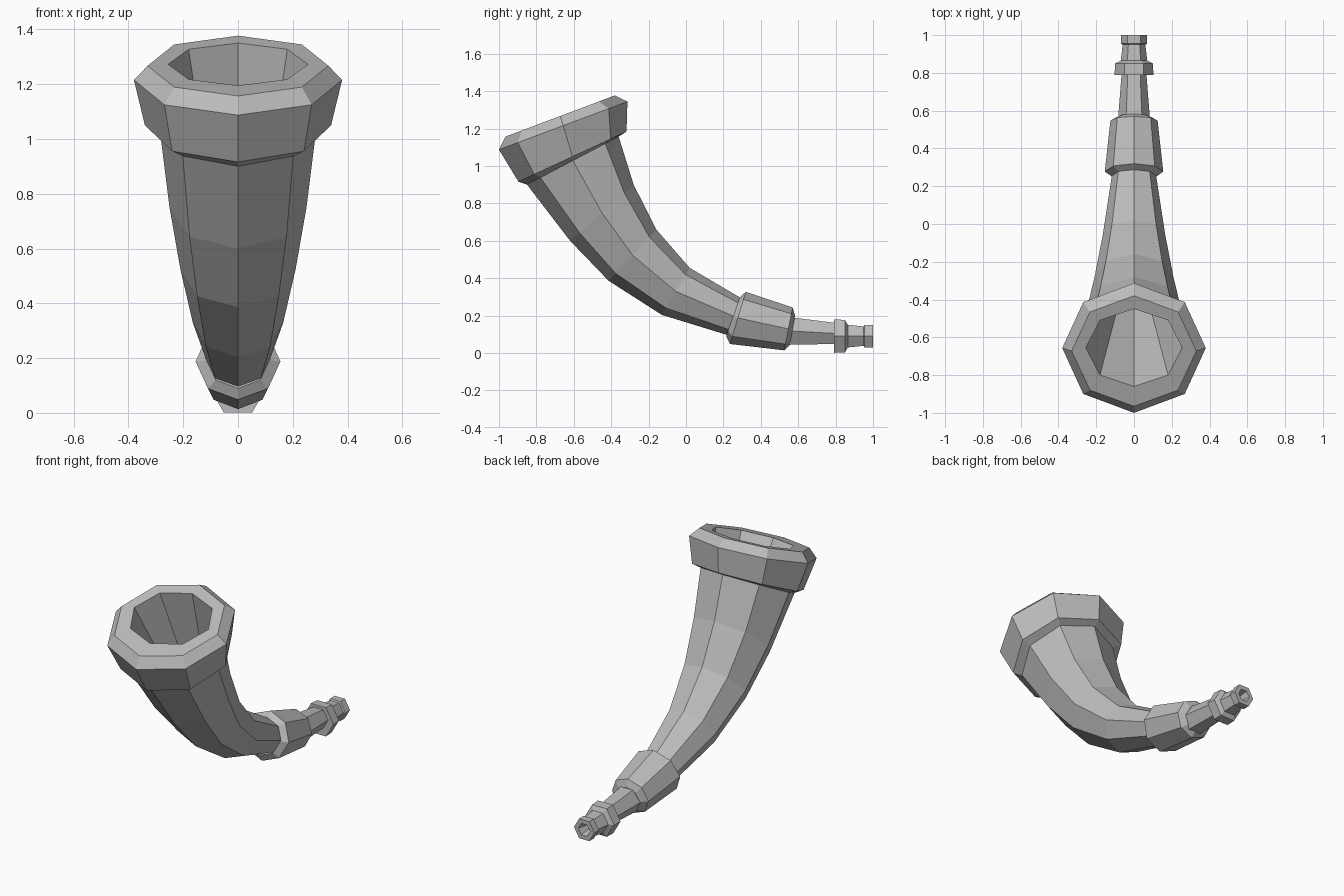
import bpy, bmesh, math
from mathutils import Vector

if "Cube" in bpy.data.objects:
    bpy.data.objects.remove(bpy.data.objects["Cube"], do_unlink=True)

grey = bpy.data.materials.new("plain_grey")
grey.use_nodes = True
colour = (0.5, 0.5, 0.5, 1)
grey.diffuse_color = colour
grey.node_tree.nodes["Principled BSDF"].inputs["Base Color"].default_value = colour


def loft(name, rings, sides, start, cap_start=False, cap_end=False, closed=False):
    """Skin rings given as (low y, low z, high y, high z, half width)."""
    bm = bmesh.new()
    loops = []
    for y0, z0, y1, z1, half in rings:
        mid = Vector((0, y0 + y1, z0 + z1)) / 2
        up = Vector((0, y1 - y0, z1 - z0)) / 2
        loop = []
        for i in range(sides):
            a = start + math.tau * i / sides
            loop.append(bm.verts.new(mid + up * math.sin(a) + Vector((half * math.cos(a), 0, 0))))
        loops.append(loop)
    pairs = list(zip(loops, loops[1:]))
    if closed:
        pairs.append((loops[-1], loops[0]))
    for a, b in pairs:
        for i in range(sides):
            j = (i + 1) % sides
            bm.faces.new((a[i], a[j], b[j], b[i]))
    if cap_start:
        bm.faces.new(loops[0][::-1])
    if cap_end:
        bm.faces.new(loops[-1])
    bmesh.ops.recalc_face_normals(bm, faces=bm.faces)
    mesh = bpy.data.meshes.new(name)
    bm.to_mesh(mesh)
    bm.free()
    mesh.materials.append(grey)
    obj = bpy.data.objects.new(name, mesh)
    bpy.context.collection.objects.link(obj)
    return obj


def upright(y, half, centre=0.09):
    """Hexagon ring facing straight along y."""
    h = half * math.sqrt(3) / 2 / math.sin(math.pi / 2)
    r = h / math.sin(math.pi / 3)
    return (y, centre - r, y, centre + r, half)


# Curved horn, wide lip and hollow bell as one skin
loft("horn_body", [
    (0.24, 0.09, 0.30, 0.29, 0.115),
    (-0.13, 0.204, 0.02, 0.455, 0.165),
    (-0.414, 0.386, -0.158, 0.659, 0.21),
    (-0.62, 0.60, -0.28, 0.90, 0.25),
    (-0.85, 0.90, -0.36, 1.157, 0.285),
    (-0.896, 0.916, -0.318, 1.184, 0.34),
    (-1.0, 1.087, -0.313, 1.344, 0.38),
    (-0.965, 1.157, -0.38, 1.377, 0.33),
    (-0.86, 1.195, -0.45, 1.35, 0.255),
    (-0.40, 0.52, -0.28, 0.62, 0.10),
], 8, math.pi / 2, cap_start=True, cap_end=True)

# Collar around the narrow end of the horn
loft("collar", [
    (0.215, 0.09, 0.285, 0.295, 0.115),
    (0.235, 0.048, 0.32, 0.327, 0.155),
    (0.525, 0.014, 0.57, 0.243, 0.125),
    (0.555, 0.043, 0.583, 0.2, 0.085),
], 8, math.pi / 2, cap_start=True, cap_end=True)

# Hexagonal stem and mouthpiece with a bored end
loft("mouthpiece", [
    upright(0.55, 0.085, 0.118),
    upright(0.79, 0.066, 0.105),
    upright(0.79, 0.103),
    upright(0.85, 0.1),
    upright(0.865, 0.07),
    upright(0.95, 0.06),
    upright(0.955, 0.07),
    upright(1.0, 0.07),
    upright(1.0, 0.04),
    upright(0.92, 0.02),
], 6, 0, cap_start=True, cap_end=True)
